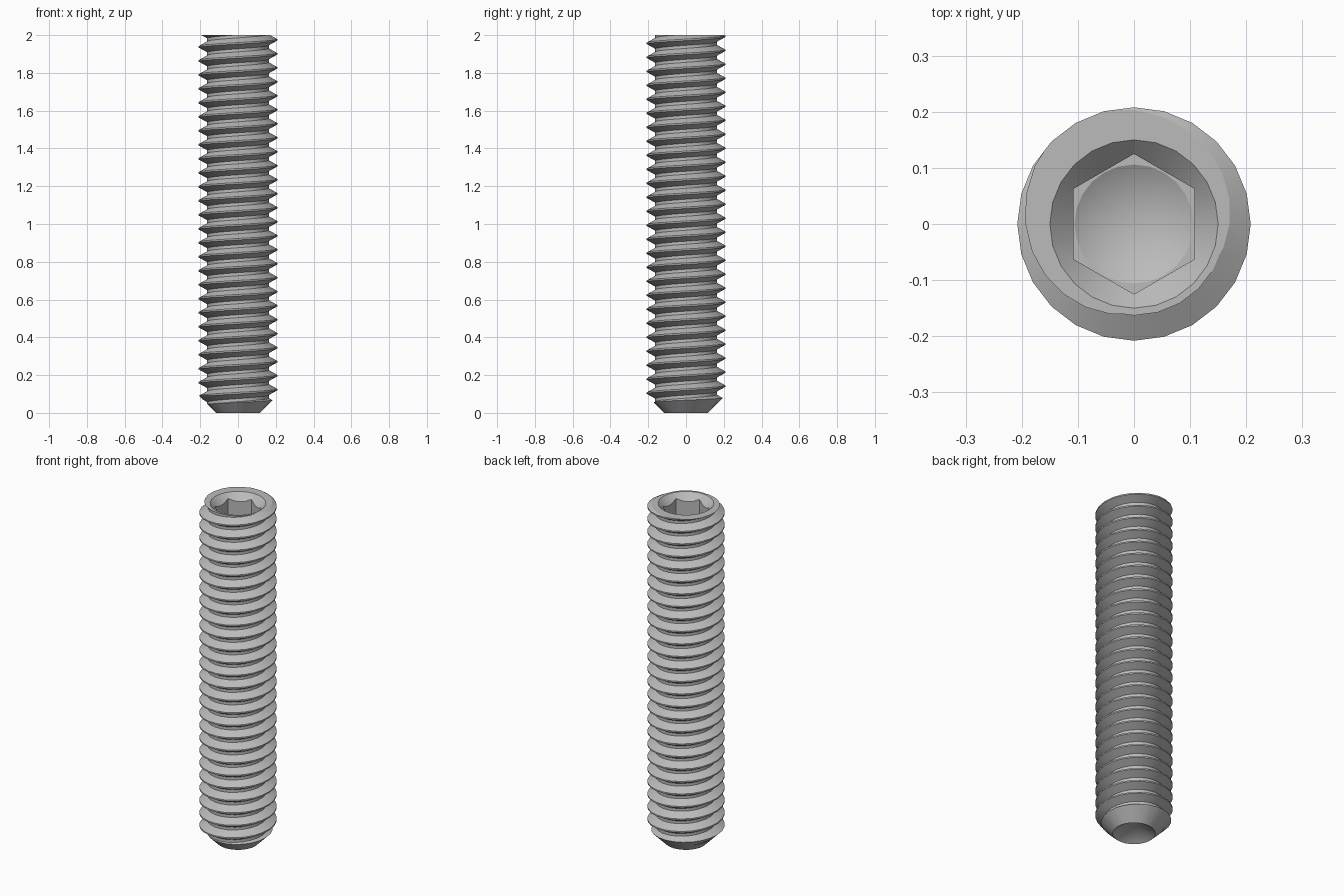
import bpy, bmesh, math

cube = bpy.data.objects.get("Cube")
if cube:
    bpy.data.objects.remove(cube)

SIDES = 24
PITCH = 2 / 27
CREST, ROOT = 0.208, 0.163
LENGTH = 2.0

steel = bpy.data.materials.new("grey steel")
steel.use_nodes = True
GREY = (0.5, 0.5, 0.5, 1)
steel.diffuse_color = GREY
steel.node_tree.nodes["Principled BSDF"].inputs["Base Color"].default_value = GREY


def finish(name, bm):
    bmesh.ops.recalc_face_normals(bm, faces=bm.faces)
    mesh = bpy.data.meshes.new(name)
    bm.to_mesh(mesh)
    bm.free()
    mesh.materials.append(steel)
    obj = bpy.data.objects.new(name, mesh)
    bpy.context.collection.objects.link(obj)
    return obj


def lathe(name, profile, sides, turn=0.0):
    """Closed solid of revolution; profile runs from axis to axis."""
    bm = bmesh.new()
    rings = []
    for r, z in profile:
        if r == 0:
            rings.append([bm.verts.new((0, 0, z))] * sides)
        else:
            angles = [turn + math.tau * i / sides for i in range(sides)]
            rings.append([bm.verts.new((r * math.cos(a), r * math.sin(a), z)) for a in angles])
    for low, high in zip(rings, rings[1:]):
        for i in range(sides):
            j = (i + 1) % sides
            quad = dict.fromkeys((low[i], low[j], high[j], high[i]))
            bm.faces.new(list(quad))
    return finish(name, bm)


def threaded_rod(name):
    """Right-hand helical sweep of one thread section, overlong at both ends."""
    section = [(-0.029, ROOT), (-0.004, CREST), (0.004, CREST), (0.029, ROOT)]
    start = 1.975 - 29 * PITCH
    steps = 31 * SIDES
    bm = bmesh.new()
    rows = []
    for dz, r in section:
        row = []
        for k in range(steps):
            a = math.tau * k / SIDES
            z = start + PITCH * k / SIDES + dz
            row.append(bm.verts.new((r * math.cos(a), r * math.sin(a), z)))
        rows.append(row)
    rows.append(rows[0][SIDES:])
    for low, high in zip(rows, rows[1:]):
        for k in range(min(len(low), len(high)) - 1):
            bm.faces.new((low[k], low[k + 1], high[k + 1], high[k]))
    # Close both ends with a fan
    rim = [e for e in bm.edges if e.is_boundary]
    for top in (False, True):
        edges = [e for e in rim if (e.verts[0].co.z > 1) == top]
        hub = bm.verts.new((0, 0, sum(e.verts[0].co.z for e in edges) / len(edges)))
        for e in edges:
            bm.faces.new((e.verts[0], e.verts[1], hub))
    return finish(name, bm)


def boolean(target, cutter, operation):
    mod = target.modifiers.new(cutter.name, 'BOOLEAN')
    mod.operation = operation
    mod.solver = 'EXACT'
    mod.object = cutter
    bpy.context.view_layer.objects.active = target
    bpy.ops.object.modifier_apply(modifier=mod.name)
    bpy.data.objects.remove(cutter)


screw = threaded_rod("set_screw")

# Blank: cupped point, bottom chamfer, flat top with countersink
blank = lathe("end_shape", [(0, 0.07), (0.115, 0), (0.25, 0.135), (0.25, LENGTH),
                            (0.15, LENGTH), (0.1, 1.95), (0, 1.95)], SIDES)
boolean(screw, blank, 'INTERSECT')

# Hexagonal key socket with a drilled conical floor
hexagon = lathe("hex_socket", [(0, 1.77), (0.125, 1.77), (0.125, 2.1), (0, 2.1)],
                6, math.radians(30))
boolean(screw, hexagon, 'DIFFERENCE')
drill = lathe("drill_tip", [(0, 1.71), (0.106, 1.77), (0.106, 1.85), (0, 1.85)], SIDES)
boolean(screw, drill, 'DIFFERENCE')

bpy.ops.object.select_all(action='DESELECT')
screw.select_set(True)
bpy.context.view_layer.objects.active = screw
bpy.ops.object.shade_smooth_by_angle(angle=math.radians(25))
